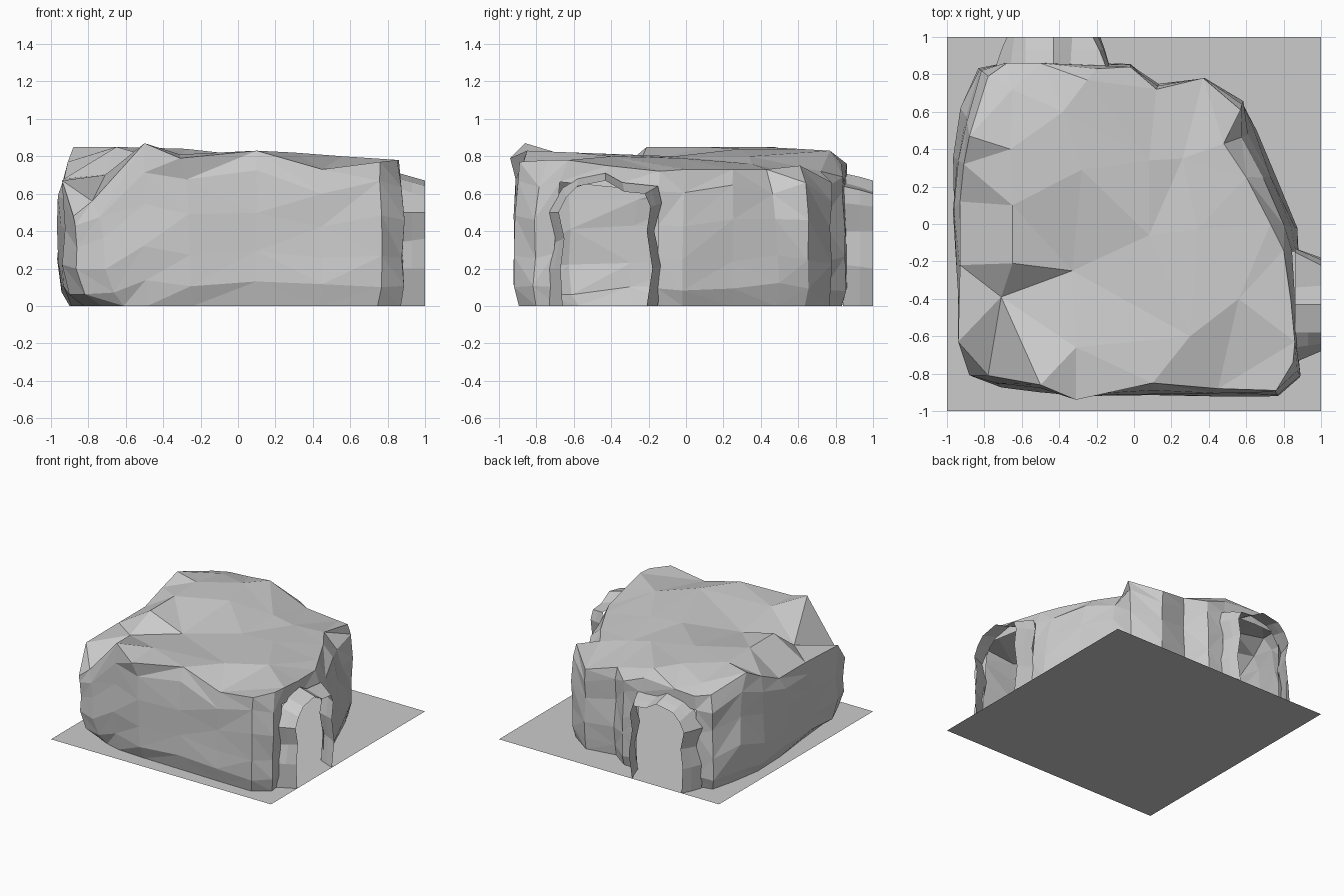
import bpy, bmesh, random
from mathutils import Vector
from mathutils.geometry import delaunay_2d_cdt

if "Cube" in bpy.data.objects:
    bpy.data.objects.remove(bpy.data.objects["Cube"])

random.seed(4)


def finish(name, bm):
    bmesh.ops.recalc_face_normals(bm, faces=bm.faces)
    me = bpy.data.meshes.new(name)
    bm.to_mesh(me)
    bm.free()
    ob = bpy.data.objects.new(name, me)
    bpy.context.collection.objects.link(ob)
    return ob


# Floor slab: a flat square
bpy.ops.mesh.primitive_plane_add(size=2)
bpy.context.object.name = "floor"

# Rock shell columns, anticlockwise: wall x, y, then top rim x, y, z
COLS = [
    (-.87, -.82, -.88, -.81, .48), (-.70, -.87, -.78, -.81, .56),
    (-.50, -.89, -.50, -.86, .87), (-.25, -.91, -.31, -.94, .79),
    (.10, -.92, .10, -.85, .83), (.45, -.92, .45, -.88, .73),
    (.76, -.91, .76, -.89, .77), (.89, -.82, .85, -.74, .78),
    (.88, -.71, .86, -.63, .78), (.88, -.43, .84, -.42, .75),
    (.88, -.15, .80, -.14, .72), (.87, -.02, .73, .00, .73),
    (.76, .25, .60, .25, .73), (.66, .50, .48, .43, .73),
    (.58, .66, .57, .61, .75), (.38, .78, .37, .78, .66),
    (.13, .74, .12, .72, .72), (-.02, .85, -.02, .84, .69),
    (-.15, .86, -.20, .83, .76), (-.43, .86, -.50, .86, .76),
    (-.70, .86, -.68, .86, .75), (-.83, .83, -.78, .79, .76),
    (-.92, .62, -.88, .47, .85), (-.97, .36, -.91, .32, .77),
    (-.97, .05, -.93, .12, .68), (-.95, -.30, -.93, -.22, .68),
    (-.93, -.62, -.94, -.63, .67),
]
LEVELS = [0, .13, .36, .60, .85]      # heights as a fraction of the rim
SCALES = [.97, 1.0, 1.0, 1.0, 1.0]
DOORS = (8, 9, 18, 19)                # columns left open for the tunnels
# Cut-back foot of the front left corner
FOOT = {0: (.11, .04), 1: (.06, .01), 26: (.08, .03), 25: (.06, 0), 24: (.06, 0),
        23: (.05, 0), 22: (.04, 0)}

bm = bmesh.new()
rings = []
for k, (f, s) in enumerate(zip(LEVELS, SCALES)):
    ring = []
    for i, (x, y, tx, ty, tz) in enumerate(COLS):
        t = max(0, (f - .3) * .8)
        j = 0 if i in (8, 9, 10, 18, 19, 20) else .014
        r = s + random.uniform(-j, j)
        dz = random.uniform(-j, j) * 2 if k else 0
        fx, fy = FOOT.get(i, (0, 0))
        w = (1, .5, 0, 0, 0)[k]
        ring.append(bm.verts.new(((x + (tx - x) * t) * r + fx * w,
                                  (y + (ty - y) * t) * r + fy * w, f * tz + dz)))
    rings.append(ring)
rings.append([bm.verts.new(c[2:]) for c in COLS])
n = len(COLS)
for k in range(len(rings) - 1):
    for i in range(n):
        if i in DOORS and k < 4:
            continue
        a, b = rings[k][i], rings[k][(i + 1) % n]
        c, d = rings[k + 1][(i + 1) % n], rings[k + 1][i]
        if random.random() < .5:
            bm.faces.new((a, b, c))
            bm.faces.new((a, c, d))
        else:
            bm.faces.new((a, b, d))
            bm.faces.new((b, c, d))

# Roof: a few ridge and dip points triangulated inside the rim
RIDGES = [(.26, .35, .76), (-.28, .29, .84), (-.65, .10, .85), (-.65, -.21, .85),
          (-.71, -.39, .70), (-.33, -.25, .76), (.08, -.06, .80), (.34, -.03, .79),
          (-.31, -.66, .81), (.30, -.60, .82), (.56, -.40, .80), (-.38, .60, .84),
          (.08, .34, .80), (-.25, .77, .83), (-.66, .40, .85), (-.65, .72, .80)]
roof = rings[-1] + [bm.verts.new(p) for p in RIDGES]
tris = delaunay_2d_cdt([Vector(v.co[:2]) for v in roof],
                       [(i, (i + 1) % n) for i in range(n)], [], 1, 1e-5)
for f in tris[2]:
    bm.faces.new([roof[tris[3][i][0]] for i in f])
finish("rock_shell", bm)

# Tunnel mouths: craggy arches narrowing towards the tile edge
WALL = [(-.73, 0), (-.74, .2), (-.70, .34), (-.74, .5), (-.66, .63), (-.58, .68),
        (-.43, .71), (-.34, .66), (-.15, .64), (-.13, .55), (-.17, .4),
        (-.13, .22), (-.15, 0)]
RIM = [(-.66, 0), (-.67, .2), (-.65, .36), (-.68, .5), (-.64, .58), (-.58, .64),
       (-.43, .67), (-.33, .61), (-.22, .60), (-.19, .53), (-.21, .4),
       (-.18, .2), (-.21, 0)]


def tunnel(name, place, inner):
    bm = bmesh.new()
    rows = []
    for t, d in ((0, inner), (.5, .93), (1, 1.0)):
        rows.append([bm.verts.new(place(w[0] + (r[0] - w[0]) * t, d,
                                        w[1] + (r[1] - w[1]) * t))
                     for w, r in zip(WALL, RIM)])
    for p, q in zip(rows, rows[1:]):
        for i in range(len(WALL) - 1):
            bm.faces.new((p[i], p[i + 1], q[i + 1], q[i]))
    finish(name, bm)


tunnel("right_tunnel", lambda a, d, z: (d, a, z), .86)
tunnel("back_tunnel", lambda a, d, z: (a, d, z), .84)
